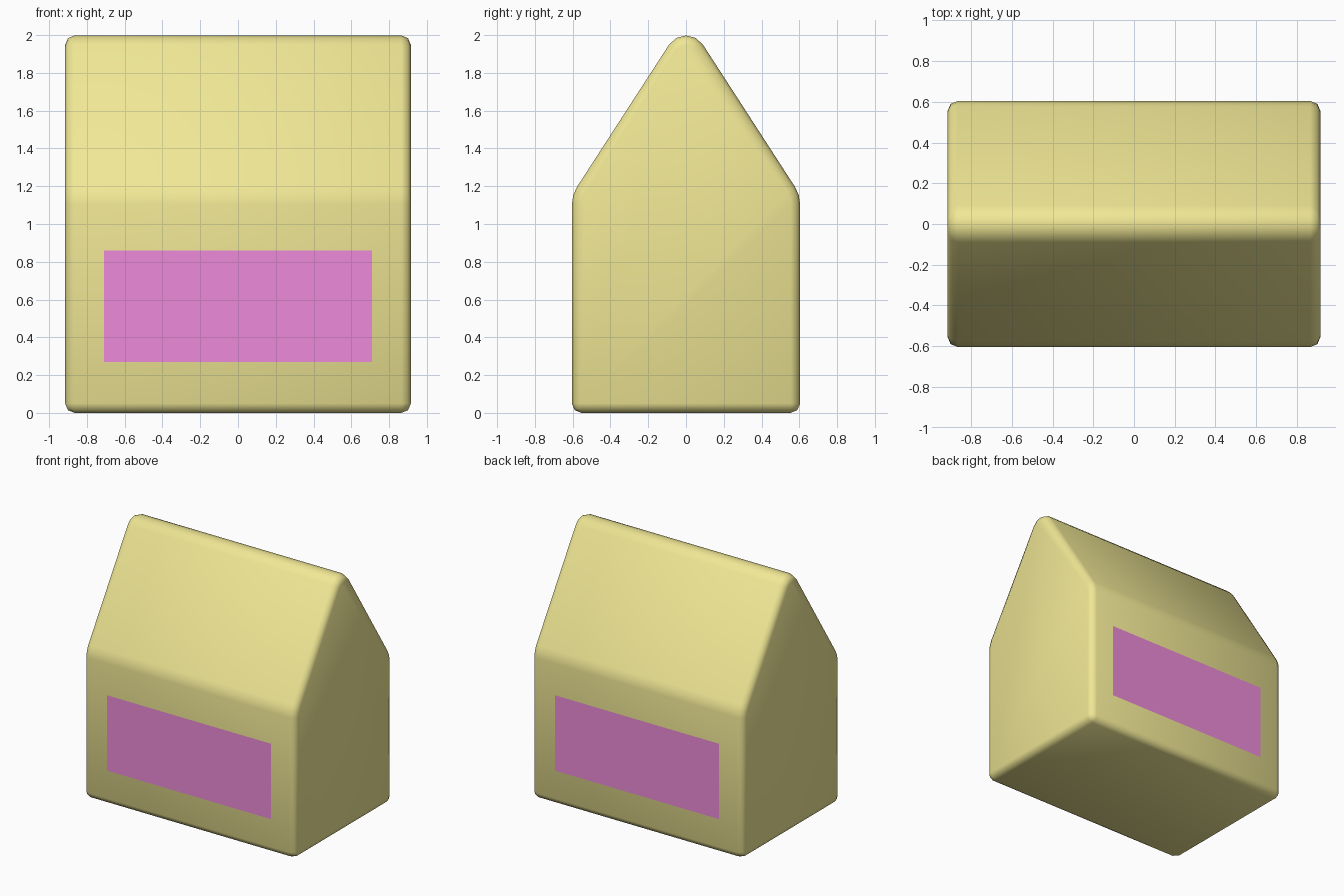
import bpy, bmesh, math
from mathutils import Vector

if "Cube" in bpy.data.objects:
    bpy.data.objects.remove(bpy.data.objects["Cube"])

HALF_LEN, HALF_W, EAVE, APEX, EDGE = 0.915, 0.604, 1.155, 2.088, 0.05


def material(name, rgb):
    m = bpy.data.materials.new(name)
    m.diffuse_color = (*rgb, 1)
    m.use_nodes = True
    m.node_tree.nodes["Principled BSDF"].inputs["Base Color"].default_value = m.diffuse_color
    return m


def finish(bm, name, mat):
    me = bpy.data.meshes.new(name)
    bm.to_mesh(me)
    bm.free()
    ob = bpy.data.objects.new(name, me)
    bpy.context.collection.objects.link(ob)
    me.materials.append(mat)
    return ob


# gable outline, counter-clockwise: (y, z), corner radius, arc segments
CORNERS = [((-HALF_W, 0), EDGE, 2), ((HALF_W, 0), EDGE, 2),
           ((HALF_W, EAVE), 0.17, 2), ((0, APEX), 0.107, 4),
           ((-HALF_W, EAVE), 0.17, 2)]


def outline(inset):
    """Rounded gable outline, shrunk by inset."""
    pts = []
    for i, (p, r, seg) in enumerate(CORNERS):
        p = Vector(p)
        d1 = (p - Vector(CORNERS[i - 1][0])).normalized()
        d2 = (Vector(CORNERS[(i + 1) % 5][0]) - p).normalized()
        n1, n2 = Vector((d1.y, -d1.x)), Vector((d2.y, -d2.x))
        centre = p - (n1 + n2) * r / (1 + n1.dot(n2))
        a, turn = math.atan2(n1.y, n1.x), math.acos(n1.dot(n2))
        for k in range(seg + 1):
            t = a + turn * k / seg
            pts.append(centre + Vector((math.cos(t), math.sin(t))) * (r - inset))
    return pts


# house-shaped body, lofted between the rounded ends
steps = [(EDGE * (1 - math.cos(t)), EDGE * (1 - math.sin(t)))
         for t in (0, math.pi / 4, math.pi / 2)]
sections = [(-HALF_LEN + dx, ins) for dx, ins in steps]
sections += [(-x, ins) for x, ins in reversed(sections)]
bm = bmesh.new()
rings = [[bm.verts.new((x, p.x, p.y)) for p in outline(ins)] for x, ins in sections]
for a, b in zip(rings, rings[1:]):
    for i in range(len(a)):
        bm.faces.new((a[i - 1], a[i], b[i], b[i - 1]))
bm.faces.new(rings[0])
bm.faces.new(rings[-1])
bmesh.ops.remove_doubles(bm, verts=bm.verts, dist=1e-4)
bmesh.ops.recalc_face_normals(bm, faces=bm.faces)
for f in bm.faces:
    f.smooth = True
finish(bm, "body", material("yellow", (0.87, 0.80, 0.30)))

# flat panels on front and back
pink = material("pink", (0.85, 0.26, 0.70))
for name, s in (("front_panel", -1), ("back_panel", 1)):
    bm = bmesh.new()
    quad = [(-0.71, 0.27), (0.71, 0.27), (0.71, 0.86), (-0.71, 0.86)]
    bm.faces.new([bm.verts.new((-s * x, s * (HALF_W + 0.003), z)) for x, z in quad])
    finish(bm, name, pink)
